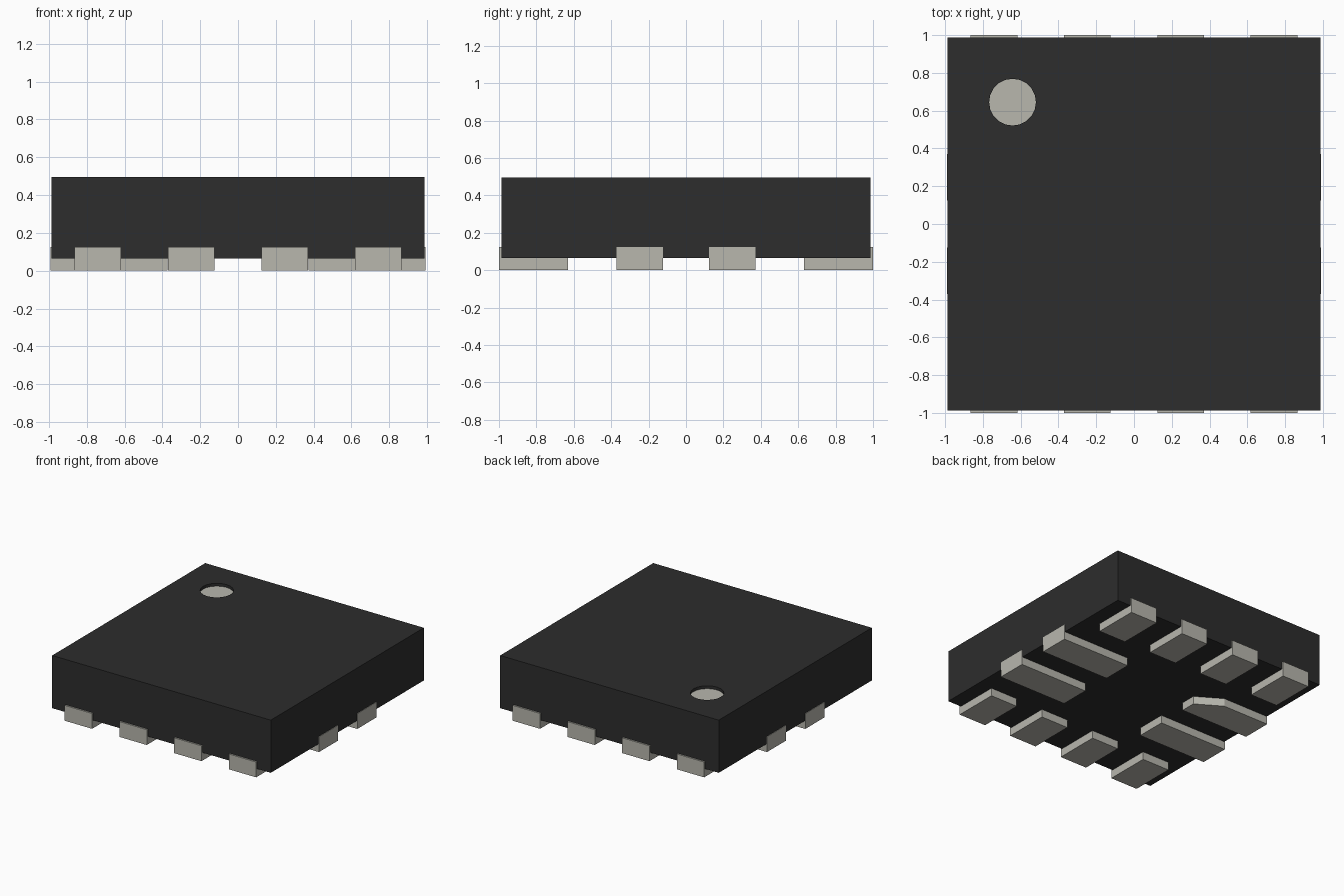
import bpy, bmesh, math
from mathutils import Vector

if "Cube" in bpy.data.objects:
    bpy.data.objects.remove(bpy.data.objects["Cube"])

BODY = 0.987          # half width of the package
FOOT_H = 0.065        # lead foot height, body rests on it
TAB_H = 0.125         # height of the tab on the side wall
TOP = 0.495
PIN_W = 0.247


def material(name, rgb):
    m = bpy.data.materials.new(name)
    m.use_nodes = True
    m.diffuse_color = (*rgb, 1)
    m.node_tree.nodes["Principled BSDF"].inputs["Base Color"].default_value = (*rgb, 1)
    return m


black = material("black_plastic", (0.026, 0.026, 0.026))
metal = material("tinned_metal", (0.479, 0.473, 0.423))


def add_object(name, mesh, loc=(0, 0, 0), angle=0):
    ob = bpy.data.objects.new(name, mesh)
    ob.location = loc
    ob.rotation_euler.z = angle
    bpy.context.collection.objects.link(ob)
    return ob


def to_mesh(bm, name, mat):
    bmesh.ops.recalc_face_normals(bm, faces=bm.faces)
    mesh = bpy.data.meshes.new(name)
    bm.to_mesh(mesh)
    bm.free()
    mesh.materials.append(mat)
    return mesh


def raise_faces(bm, faces, height):
    new = bmesh.ops.extrude_face_region(bm, geom=faces)["geom"]
    verts = [v for v in new if isinstance(v, bmesh.types.BMVert)]
    bmesh.ops.translate(bm, verts=verts, vec=(0, 0, height))


def lead_mesh(name, inner, outer, chamfer=None):
    """Foot under the body pointing along +x, with a tab bent up its side wall."""
    h = PIN_W / 2
    outline = [(outer, -h), (outer, h), (inner, h)]
    if chamfer:
        cx, cy = chamfer
        outline += [(inner, -h + cy), (inner + cx, -h)]
    else:
        outline.append((inner, -h))
    bm = bmesh.new()
    foot = bm.faces.new([bm.verts.new((x, y, 0)) for x, y in outline])
    raise_faces(bm, [foot], FOOT_H)
    # split at the body wall and raise the outer strip
    bmesh.ops.bisect_plane(bm, geom=bm.verts[:] + bm.edges[:] + bm.faces[:],
                           plane_co=(BODY, 0, 0), plane_no=(1, 0, 0))
    strip = [f for f in bm.faces
             if all(v.co.z > FOOT_H - 1e-4 and v.co.x > BODY - 1e-4 for v in f.verts)]
    raise_faces(bm, strip, TAB_H - FOOT_H)
    return to_mesh(bm, name, metal)


# Package body
bm = bmesh.new()
bmesh.ops.create_cube(bm, size=1)
for v in bm.verts:
    v.co = Vector((v.co.x * 2 * BODY, v.co.y * 2 * BODY,
                   FOOT_H if v.co.z < 0 else TOP))
body = add_object("package_body", to_mesh(bm, "package_body", black))

# Round recess with a metal floor, marking the first pin
MARK = (-0.643, 0.645)
RADIUS, DEPTH = 0.124, 0.025
bm = bmesh.new()
bmesh.ops.create_cone(bm, cap_ends=True, segments=20, radius1=RADIUS,
                      radius2=RADIUS, depth=2 * DEPTH)
cutter = add_object("recess_cutter", to_mesh(bm, "recess_cutter", black), (*MARK, TOP))
cutter.hide_render = True
cutter.hide_set(True)
cut = body.modifiers.new("recess", "BOOLEAN")
cut.operation = "DIFFERENCE"
cut.solver = "EXACT"
cut.object = cutter
bpy.context.view_layer.objects.active = body
body.select_set(True)
bpy.ops.object.modifier_apply(modifier=cut.name)
bpy.data.objects.remove(cutter)

bm = bmesh.new()
bmesh.ops.create_cone(bm, cap_ends=True, segments=20, radius1=RADIUS,
                      radius2=RADIUS, depth=0.004)
add_object("pin_one_marker", to_mesh(bm, "pin_one_marker", metal),
           (*MARK, TOP - DEPTH))

# Four short leads along the front and the back
short = lead_mesh("short_lead", 0.63, 1.0)
for side, angle in (("front", -math.pi / 2), ("back", math.pi / 2)):
    for i, x in enumerate((-0.741, -0.247, 0.247, 0.741)):
        add_object(f"{side}_lead_{i + 1}", short, (x, 0, 0), angle)

# Two long leads on each side, the one by the marker has a cut corner
long = lead_mesh("long_lead", 0.372, 0.991)
cut_corner = lead_mesh("cut_corner_lead", 0.372, 0.991, (0.2, 0.123))
add_object("left_lead_front", long, (0, -0.247, 0))
add_object("left_lead_back", long, (0, 0.247, 0))
add_object("right_lead_front", long, (0, -0.247, 0), math.pi)
add_object("right_lead_back", cut_corner, (0, 0.247, 0), math.pi)
